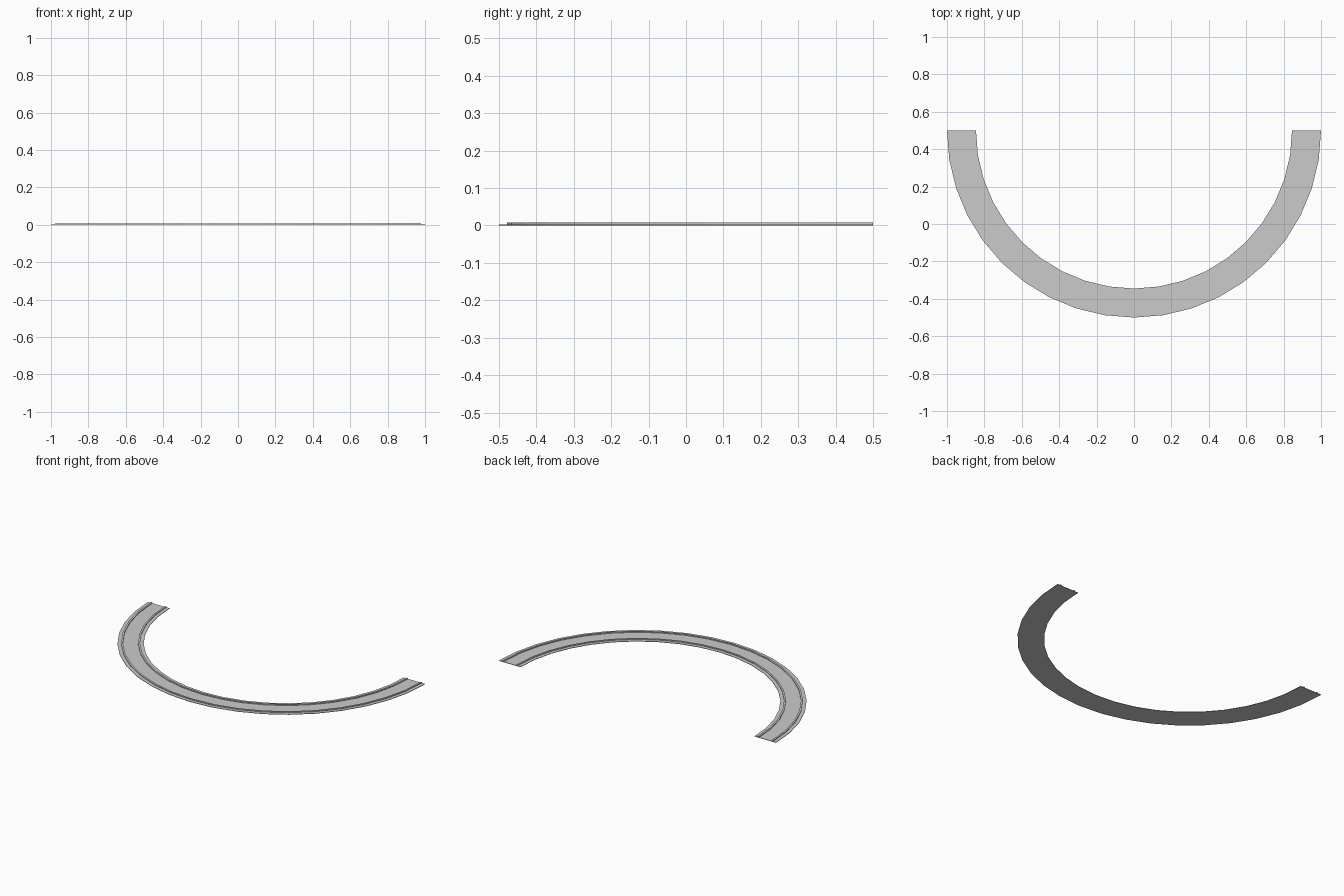
import bpy, bmesh, math

if "Cube" in bpy.data.objects:
    bpy.data.objects.remove(bpy.data.objects["Cube"])

SEGMENTS = 20          # 9 degree steps over the half turn
CENTRE_Y = 0.5


def half_ring(name, r_in, r_out, z0, z1):
    """Sweep a rectangular section through the front half turn."""
    bm = bmesh.new()
    rings = []
    for i in range(SEGMENTS + 1):
        a = math.pi + math.pi * i / SEGMENTS
        c, s = math.cos(a), math.sin(a)
        rings.append([bm.verts.new((r * c, CENTRE_Y + r * s, z))
                      for r, z in ((r_in, z0), (r_out, z0), (r_out, z1), (r_in, z1))])
    for a, b in zip(rings, rings[1:]):
        for k in range(4):
            n = (k + 1) % 4
            bm.faces.new((a[k], a[n], b[n], b[k]))
    bm.faces.new(rings[0])
    bm.faces.new(rings[-1])
    bmesh.ops.recalc_face_normals(bm, faces=bm.faces)
    mesh = bpy.data.meshes.new(name)
    bm.to_mesh(mesh)
    bm.free()
    ob = bpy.data.objects.new(name, mesh)
    bpy.context.collection.objects.link(ob)
    return ob


# Thin curved bed
half_ring("track_bed", 0.845, 1.0, 0.0, 0.003)

# Two raised rails set in from the edges
half_ring("outer_rail", 0.967, 0.978, 0.003, 0.008)
half_ring("inner_rail", 0.867, 0.878, 0.003, 0.008)
